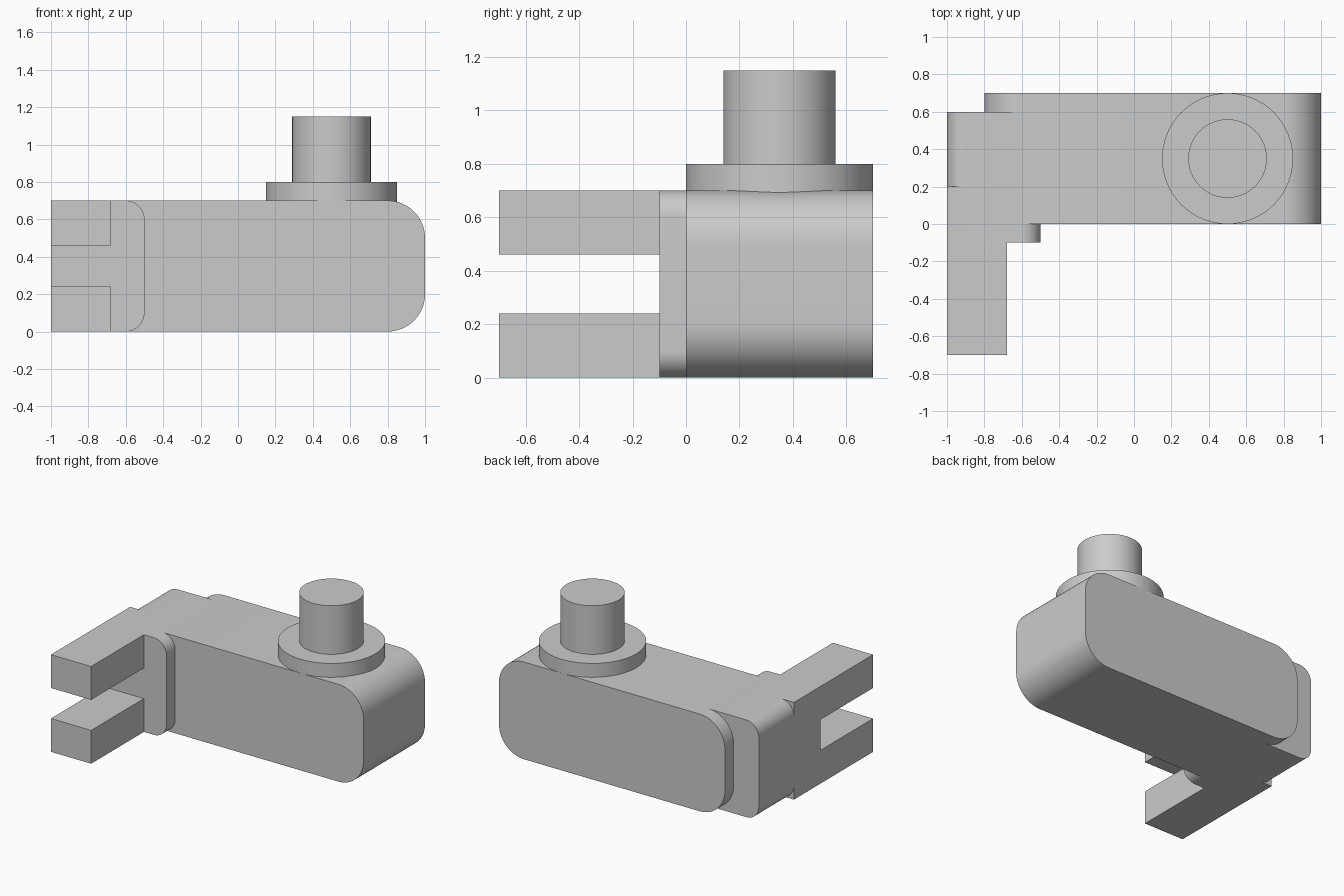
import bpy
import bmesh
import math

cube = bpy.data.objects.get("Cube")
if cube:
    bpy.data.objects.remove(cube, do_unlink=True)

grey = bpy.data.materials.new("plain grey")
grey.use_nodes = True
colour = (0.6, 0.6, 0.6, 1)
grey.diffuse_color = colour
grey.node_tree.nodes["Principled BSDF"].inputs["Base Color"].default_value = colour


def finish(obj, name):
    obj.name = obj.data.name = name
    obj.data.materials.append(grey)
    bpy.ops.object.select_all(action='DESELECT')
    obj.select_set(True)
    bpy.context.view_layer.objects.active = obj
    bpy.ops.object.shade_smooth_by_angle(angle=math.radians(30))


def block(name, x, y, z, radius=0):
    """Box between the given ranges, with its lengthwise (y) edges rounded."""
    bm = bmesh.new()
    bmesh.ops.create_cube(bm, size=1)
    for v in bm.verts:
        for i, (low, high) in enumerate((x, y, z)):
            v.co[i] = high if v.co[i] > 0 else low
    if radius:
        edges = [e for e in bm.edges
                 if abs(e.verts[0].co.y - e.verts[1].co.y) > 0.01]
        bmesh.ops.bevel(bm, geom=edges, offset=radius, segments=16,
                        profile=0.5, affect='EDGES')
    mesh = bpy.data.meshes.new(name)
    bm.to_mesh(mesh)
    bm.free()
    obj = bpy.data.objects.new(name, mesh)
    bpy.context.collection.objects.link(obj)
    finish(obj, name)


def cylinder(name, radius, bottom, top):
    bpy.ops.mesh.primitive_cylinder_add(
        vertices=96, radius=radius, depth=top - bottom,
        location=(0.5, 0.35, (bottom + top) / 2))
    finish(bpy.context.object, name)


# Long rounded body and the rounded bracket crossing its end
block("body", (-0.8, 1), (0, 0.7), (0, 0.7), 0.2)
block("end_bracket", (-1, -0.5), (-0.1, 0.6), (0, 0.7), 0.1)

# Pair of square fork prongs reaching forward
for name, z in (("lower_prong", (0, 0.24)), ("upper_prong", (0.46, 0.7))):
    block(name, (-1, -0.68), (-0.7, 0.2), z)

# Collar sunk slightly into the body, and the post on it
cylinder("collar", 0.35, 0.69, 0.8)
cylinder("post", 0.21, 0.8, 1.15)
